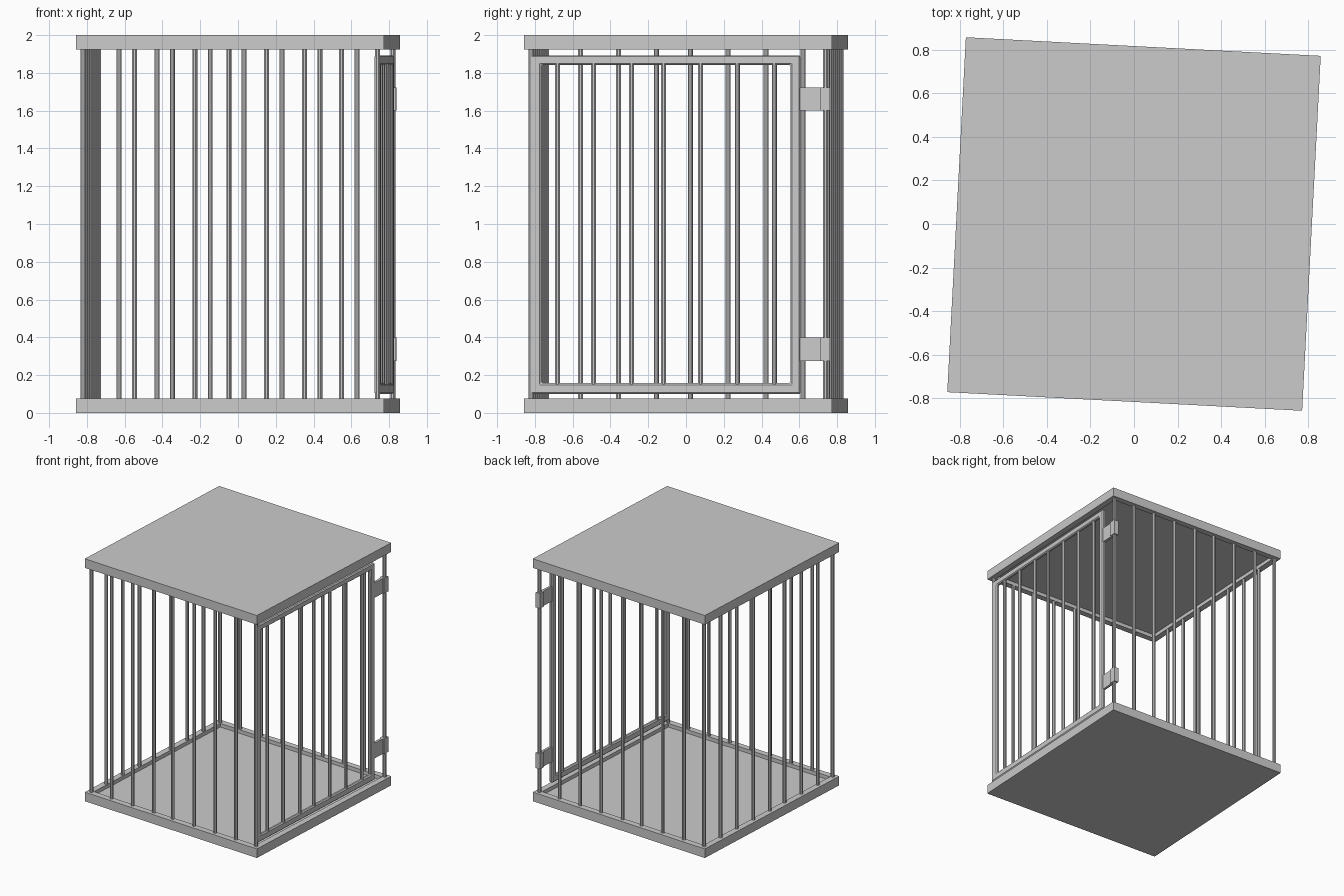
import bpy, bmesh
from math import radians
from mathutils import Matrix

if "Cube" in bpy.data.objects:
    bpy.data.objects.remove(bpy.data.objects["Cube"])

TURN = Matrix.Rotation(radians(-3), 4, 'Z')   # whole cage sits slightly turned
H, W, R = 0.816, 0.78, 0.014                  # slab half size, bar wall, bar radius


def finish(name, bm, bevel=0):
    bmesh.ops.recalc_face_normals(bm, faces=bm.faces)
    me = bpy.data.meshes.new(name)
    bm.to_mesh(me)
    bm.free()
    ob = bpy.data.objects.new(name, me)
    bpy.context.collection.objects.link(ob)
    ob.matrix_world = TURN
    if bevel:
        m = ob.modifiers.new("bevel", 'BEVEL')
        m.width, m.segments = bevel, 1
    return ob


def add_box(bm, lo, hi):
    mid = [(a + b) / 2 for a, b in zip(lo, hi)]
    size = [b - a for a, b in zip(lo, hi)]
    bmesh.ops.create_cube(bm, size=1, matrix=Matrix.Translation(mid) @ Matrix.Diagonal((*size, 1)))


def add_bar(bm, x, y, z0, z1):
    bmesh.ops.create_cone(bm, cap_ends=True, segments=8, radius1=R, radius2=R, depth=z1 - z0,
                          matrix=Matrix.Translation((x, y, (z0 + z1) / 2))
                          @ Matrix.Rotation(radians(22.5), 4, 'Z'))


def tray(name, outer_z, panel_z, rim_z):
    # slab with a raised rim: inset one face and push it inward
    bm = bmesh.new()
    add_box(bm, (-H, -H, min(outer_z, rim_z)), (H, H, max(outer_z, rim_z)))
    face = next(f for f in bm.faces if all(abs(v.co.z - rim_z) < 1e-5 for v in f.verts))
    bmesh.ops.inset_region(bm, faces=[face], thickness=0.07)
    for v in face.verts:
        v.co.z = rim_z
    walls = bmesh.ops.extrude_discrete_faces(bm, faces=[face])["faces"]
    bmesh.ops.translate(bm, verts=walls[0].verts, vec=(0, 0, panel_z - rim_z))
    finish(name, bm)


tray("floor_tray", 0, 0.045, 0.075)
tray("roof_tray", 2, 1.955, 1.925)

# fixed bars on front, back and left walls
xs = [-0.59, -0.389, -0.188, -0.008, 0.193, 0.393, 0.59]
for name, pts in (
    ("front_bars", [(x, -W) for x in xs]),
    ("back_bars", [(x, W) for x in xs]),
    ("left_bars", [(-W, x - 0.01) for x in xs]),
    ("corner_bars", [(a, b) for a in (-W, W) for b in (-W, W)]),
):
    bm = bmesh.new()
    for x, y in pts:
        add_bar(bm, x, y, 0.06, 1.94)
    finish(name, bm)

# door frame: rectangular ring with chamfered edges
X0, X1 = 0.763, 0.793
rings = [(-0.783, 0.648, 0.1, 1.893), (-0.726, 0.595, 0.157, 1.843)]
bm = bmesh.new()
loops = [[bm.verts.new((x, y, z)) for y, z in ((a, c), (b, c), (b, d), (a, d))]
         for x, (a, b, c, d) in ((X0, rings[0]), (X1, rings[0]), (X1, rings[1]), (X0, rings[1]))]
for i in range(4):
    p, q = loops[i], loops[(i + 1) % 4]
    for j in range(4):
        k = (j + 1) % 4
        bm.faces.new((p[j], p[k], q[k], q[j]))
finish("door_frame", bm, 0.008)

# door bars
bm = bmesh.new()
for y in (-0.641, -0.449, -0.248, -0.078, 0.118, 0.313, 0.509):
    add_bar(bm, 0.778, y, 0.14, 1.86)
finish("door_bars", bm)

# hinges: flat leaf on the door plus a block around the corner bar
for name, z0, z1 in (("lower_hinge", 0.275, 0.4), ("upper_hinge", 1.6, 1.723)):
    bm = bmesh.new()
    add_box(bm, (0.768, 0.64, z0), (0.788, 0.756, z1))
    add_box(bm, (0.758, 0.751, z0), (0.798, 0.804, z1))
    finish(name, bm)
